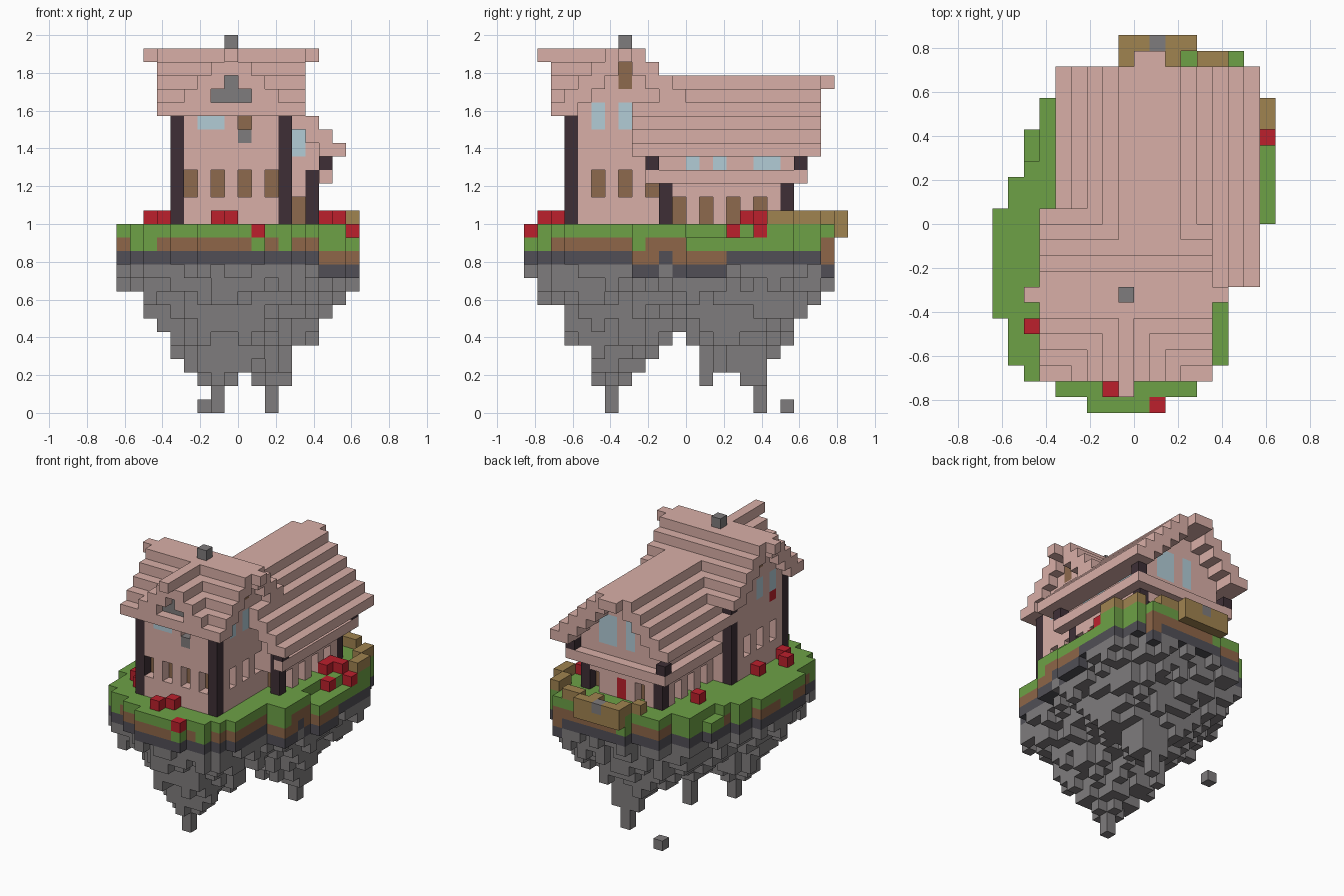
import bpy, bmesh, math, random

random.seed(4)
old = bpy.data.objects.get("Cube")
if old:
    bpy.data.objects.remove(old)

U = 1 / 14  # edge of one block
COLOURS = {
    "pink_timber": (217, 175, 167), "grass": (109, 161, 70), "stone": (127, 124, 125),
    "dark_soil": (81, 79, 86), "dirt": (142, 102, 72), "tan_fence": (160, 131, 80),
    "red": (188, 32, 44), "dark_post": (62, 47, 54), "pale_glass": (178, 204, 214),
    "brown_wood": (141, 106, 77),
}
MATS = list(COLOURS)


def linear(c):
    c /= 255
    return c / 12.92 if c <= 0.04045 else ((c + 0.055) / 1.055) ** 2.4


for name, rgb in COLOURS.items():
    m = bpy.data.materials.new(name)
    m.use_nodes = True
    col = [linear(c) for c in rgb] + [1]
    m.diffuse_color = col
    m.node_tree.nodes["Principled BSDF"].inputs["Base Color"].default_value = col

cells = {}  # block position -> (part, colour)


def box(part, colour, x, y, z):
    """Fill a block range; each axis is (start, end) or a single index."""
    r = [range(*a) if isinstance(a, tuple) else (a,) for a in (x, y, z)]
    for i in r[0]:
        for j in r[1]:
            for k in r[2]:
                cells[i, j, k] = (part, colour)


def carve(x, y, z):
    for k in range(*z):
        cells.pop((x, y, k), None)


def shell(part, x, y, z):
    """Pink walls round a brown core, with a dark post at each corner."""
    box(part, "pink_timber", x, y, z)
    box("interior", "brown_wood", (x[0] + 1, x[1] - 1), (y[0] + 1, y[1] - 1), z)
    for px in (x[0], x[1] - 1):
        for py in (y[0], y[1] - 1):
            box("corner_posts", "dark_post", px, py, z)


def roof(part, along, span, lo, hi, top, layers):
    """Stepped gable roof, two blocks thick, growing one block per layer."""
    for n in range(layers):
        a, b = lo - n, hi + n
        for c in range(a, b):
            if c < a + 2 or c >= b - 2:
                x, y = (span, c) if along == "x" else (c, span)
                box(part, "pink_timber", x, y, top - n)


def ground(x, y, rim):
    """Soil height, grass bottom and grass top of one column."""
    soil, low, top = 11, 13, 14
    if x >= 6 and (-5 <= y < -2 or -1 <= y < 3 or y == 10):
        soil = 10
    if (x == 8 and 0 <= y < 6) or (x == 7 and 0 <= y < 4) or (x, y) == (1, -12):
        low, top = 12, 13
    elif x == -7 and y in (4, 5):
        low, top = 12, 13
    elif (x >= 6 and (y == -4 or 6 <= y < 10)) or (x, y) == (3, -11):
        low = 12
    elif x < -6 and y < -8 or rim and x < 0 and y > -6 and math.sin(y * 1.3) > .3:
        low = 12
    return soil, low, top


# Floating island outline, as (y end, left x, right x) bands
BANDS = [(-11, -3, 2), (-10, -5, 4), (-9, -7, 5), (-6, -8, 6), (-4, -9, 6), (0, -9, 8),
         (1, -9, 9), (3, -8, 9), (6, -7, 9), (8, -6, 9), (10, -4, 8), (11, -1, 7)]
# Hanging tips, as x, y, tip height, shoulder height, slope
LOBES = [(-1.5, -5.5, 0, 1.6, 1.05), (2.5, 5.5, 0, 1.6, 1.05),
         (3.5, 4.5, 2, 2, 1.05), (-1.5, 1.5, 2, 3.8, 1.3)]
columns, start = set(), -12
for end, left, right in BANDS:
    columns |= {(x, y) for y in range(start, end) for x in range(left, right)}
    start = end

# Peel the outline ring by ring, hanging deeper rock towards the middle
ring, left_over = 0, set(columns)
while left_over:
    rim = {(x, y) for x, y in left_over
           if not {(x + 1, y), (x - 1, y), (x, y + 1), (x, y - 1)} <= left_over}
    for x, y in sorted(rim):
        drop = 10
        for lx, ly, tip, shoulder, slope in LOBES:
            d = math.hypot(x + .5 - lx, y + .5 - ly)
            f = tip if d < .5 else shoulder + d * slope
            if d > 1.5:
                f += random.choice((-.4, 0, .4, 1))
            drop = min(drop, f)
        if ring < 5:
            drop = max(drop, 10.4 - ring * 1.2 + random.choice((-1, 0, 0, 1)))
        soil, low, top = ground(x, y, ring == 0)
        box("rock", "stone", x, y, (int(drop), 11))
        box("soil", "dark_soil", x, y, soil)
        box("soil", "dirt", x, y, (soil + 1, low))
        box("grass", "grass", x, y, (low, top))
    left_over -= rim
    ring += 1
box("loose_rock", "stone", -3, 7, 0)

# Long rear house: walls, gable ends, openings
shell("rear_house", (-3, 6), (-2, 8), (14, 18))
for z in range(18, 24):
    for y in (-2, 7):
        box("rear_house", "pink_timber", (max(-3, z - 23), min(6, 25 - z)), y, z)
for x in (-3, 5):
    box("rear_house", "pink_timber", x, (-2, 8), (18, 21))
    for y in (-1, 1, 3, 5):
        carve(x, y, (14, 16))
for x in (-1, 4):
    carve(x, 7, (14, 16))
carve(4, -2, (14, 16))
box("door", "red", 1, 7, (14, 16))
for y in (0, 2, (5, 7)):
    box("rear_windows", "pale_glass", 5, y, 18)
box("rear_windows", "pale_glass", 4, -2, (19, 21))
box("rear_windows", "pale_glass", (2, 4), 7, (19, 22))
box("rear_windows", "pale_glass", 0, 7, (19, 22))

# Tall front house: walls, gable ends, openings
shell("front_house", (-5, 4), (-9, 0), (14, 22))
for n in range(4):
    for x in (-5, 3):
        box("front_house", "pink_timber", x, (-9 + n, -n), 22 + n)
for x in (-4, -2, 0, 2):
    carve(x, -9, (16, 18))
for x in (-5, 3):
    for y in (-7, -5, -3):
        carve(x, y, (16, 18))
    for y in (-7, -5):
        box("upper_windows", "pale_glass", x, y, (21, 23))
    box("gable_shutters", "brown_wood", x, -5, (24, 26))
box("upper_windows", "pale_glass", (-3, -1), -9, 21)
carve(0, -9, (21, 22))
box("window_ledge", "stone", 0, -9, 20)
box("window_flowers", "red", -5, -7, 20)

# Roofs with ridge beams poking out; the rear one reaches lower on its +x side
roof("rear_roof", "y", (-4, 10), -1, 3, 24, 5)
box("rear_roof", "pink_timber", (6, 8), (-4, 10), 19)
box("rear_roof", "pink_timber", (0, 2), 10, 24)
roof("main_roof", "x", (-6, 5), -6, -3, 26, 5)
box("main_roof", "pink_timber", (-7, 6), -5, 26)
roof("front_gable", "y", (-10, -5), -1, 0, 26, 4)
box("front_gable", "pink_timber", -1, -11, 26)
box("gable_infill", "stone", (-2, 1), -9, 23)
box("gable_infill", "stone", -1, -9, 24)
carve(-1, -10, (24, 25))
for x in (-2, -1, 0):
    carve(x, -10, (23, 24))
box("chimney", "stone", -1, -5, 27)

# Ledge round the rear house, with beam ends
box("ledge", "pink_timber", 6, (-3, 9), 17)
box("ledge", "pink_timber", -4, (0, 9), 17)
box("ledge", "pink_timber", (-4, 7), 8, 17)
for x, y in ((6, -3), (6, 8), (-4, 8)):
    box("beam_ends", "dark_post", x, y, 18)

# Garden fence along the back corner
for x, y in ((8, (6, 8)), (7, (8, 10)), ((4, 6), 10), (2, 10), (-1, 10), (-2, 9)):
    box("fence", "tan_fence", x, y, 14)
box("fence", "tan_fence", (-1, 4), 11, (13, 15))
box("stepping_stone", "stone", 1, 11, 14)

# Red flowers
for x, y, z in ((-7, -7, 14), (-6, -8, 14), (-6, -4, 14), (-5, 4, 14), (-2, -11, 14),
                (-1, -10, 14), (1, -12, 13), (8, 5, 13), (7, 3, 13), (6, 4, 14),
                (7, 5, 14), (6, 5, 14)):
    box("flowers", "red", x, y, z)

# Turn the blocks into one mesh per part, keeping only outward faces
parts = {}
for pos, (part, colour) in cells.items():
    parts.setdefault(part, []).append((pos, MATS.index(colour)))

for part, blocks in parts.items():
    bm = bmesh.new()
    verts = {}
    order = sorted({mat for _, mat in blocks})
    for pos, mat in blocks:
        for axis in range(3):
            b, c = (axis + 1) % 3, (axis + 2) % 3
            for side in (0, 1):
                near = list(pos)
                near[axis] += side * 2 - 1
                if tuple(near) in cells:
                    continue
                corners = []
                for db, dc in ((0, 0), (1, 0), (1, 1), (0, 1)):
                    p = list(pos)
                    p[axis] += side
                    p[b] += db
                    p[c] += dc
                    p = tuple(p)
                    if p not in verts:
                        verts[p] = bm.verts.new([v * U for v in p])
                    corners.append(verts[p])
                face = bm.faces.new(corners if side else corners[::-1])
                face.material_index = order.index(mat)
    mesh = bpy.data.meshes.new(part)
    bm.to_mesh(mesh)
    bm.free()
    for i in order:
        mesh.materials.append(bpy.data.materials[MATS[i]])
    bpy.context.collection.objects.link(bpy.data.objects.new(part, mesh))
